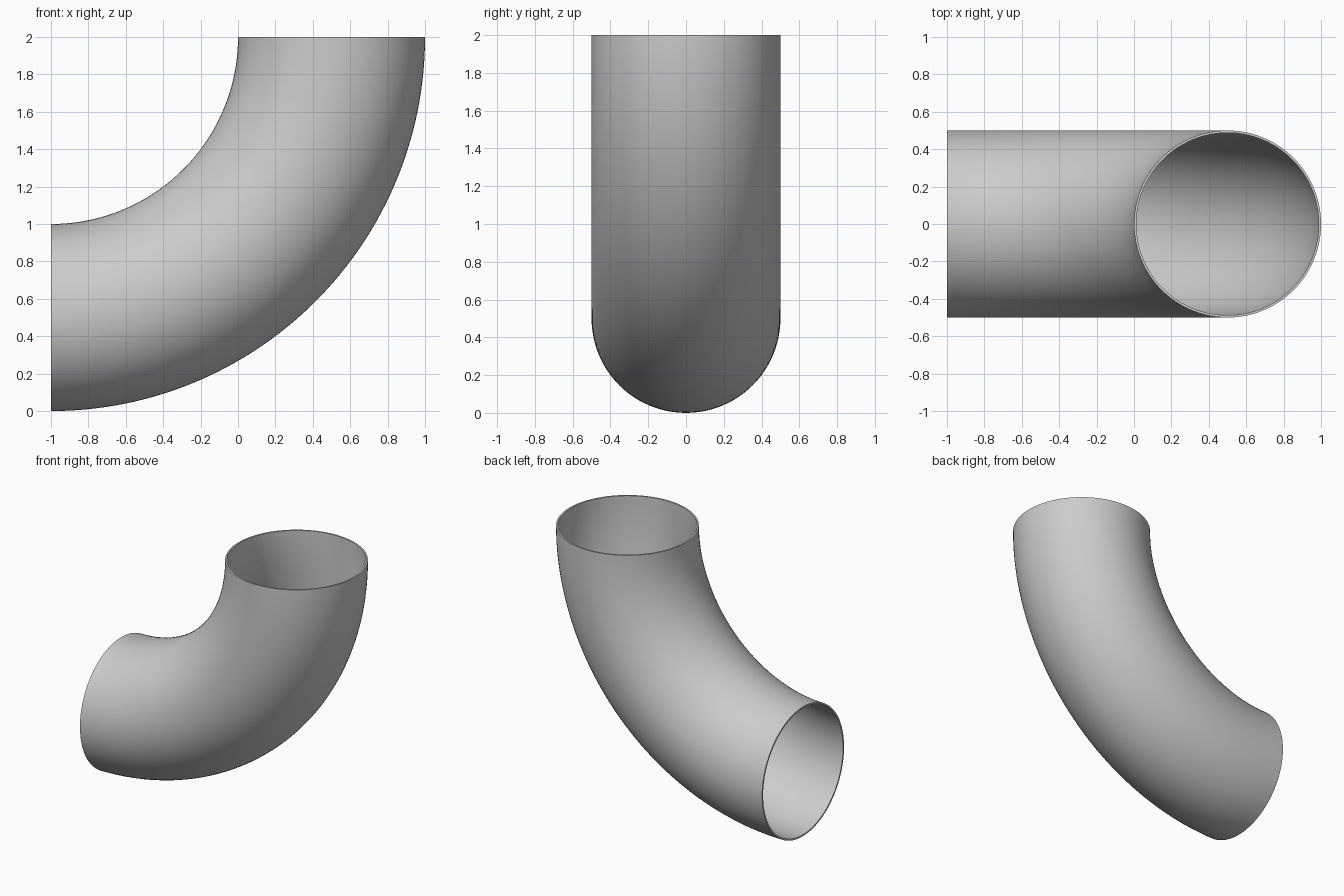
import bpy, bmesh, math
from mathutils import Matrix, Vector

cube = bpy.data.objects.get("Cube")
if cube:
    bpy.data.objects.remove(cube, do_unlink=True)

PIPE_RADIUS = 0.5
BEND_CENTRE = Vector((-1, 0, 2))
BEND_RADIUS = 1.5
WALL = 0.0125

# Single plain grey
grey = bpy.data.materials.new("plain grey")
grey.use_nodes = True
colour = (0.6, 0.6, 0.6, 1)
grey.diffuse_color = colour
grey.node_tree.nodes["Principled BSDF"].inputs["Base Color"].default_value = colour

# Round section at the upper opening, swept a quarter turn to the side opening
bm = bmesh.new()
start = Matrix.Translation(BEND_CENTRE + Vector((BEND_RADIUS, 0, 0)))
bmesh.ops.create_circle(bm, segments=96, radius=PIPE_RADIUS, matrix=start)
bmesh.ops.spin(bm, geom=bm.verts[:] + bm.edges[:], cent=BEND_CENTRE,
               axis=(0, 1, 0), angle=math.pi / 2, steps=64)
bmesh.ops.recalc_face_normals(bm, faces=bm.faces)

# Make sure the skin faces outward, away from the bend's centre line
face = next(iter(bm.faces))
offset = face.calc_center_median() - BEND_CENTRE
spoke = Vector((offset.x, 0, offset.z)).normalized() * BEND_RADIUS
if face.normal.dot(offset - spoke) < 0:
    bmesh.ops.reverse_faces(bm, faces=bm.faces)

mesh = bpy.data.meshes.new("pipe_elbow")
bm.to_mesh(mesh)
bm.free()
mesh.materials.append(grey)
elbow = bpy.data.objects.new("pipe_elbow", mesh)
bpy.context.collection.objects.link(elbow)

# Thin wall, grown inward, with flat rims
wall = elbow.modifiers.new("wall", 'SOLIDIFY')
wall.thickness = WALL
wall.offset = -1

bpy.ops.object.select_all(action='DESELECT')
elbow.select_set(True)
bpy.context.view_layer.objects.active = elbow
bpy.ops.object.modifier_apply(modifier="wall")
bpy.ops.object.shade_smooth_by_angle(angle=math.radians(30))
